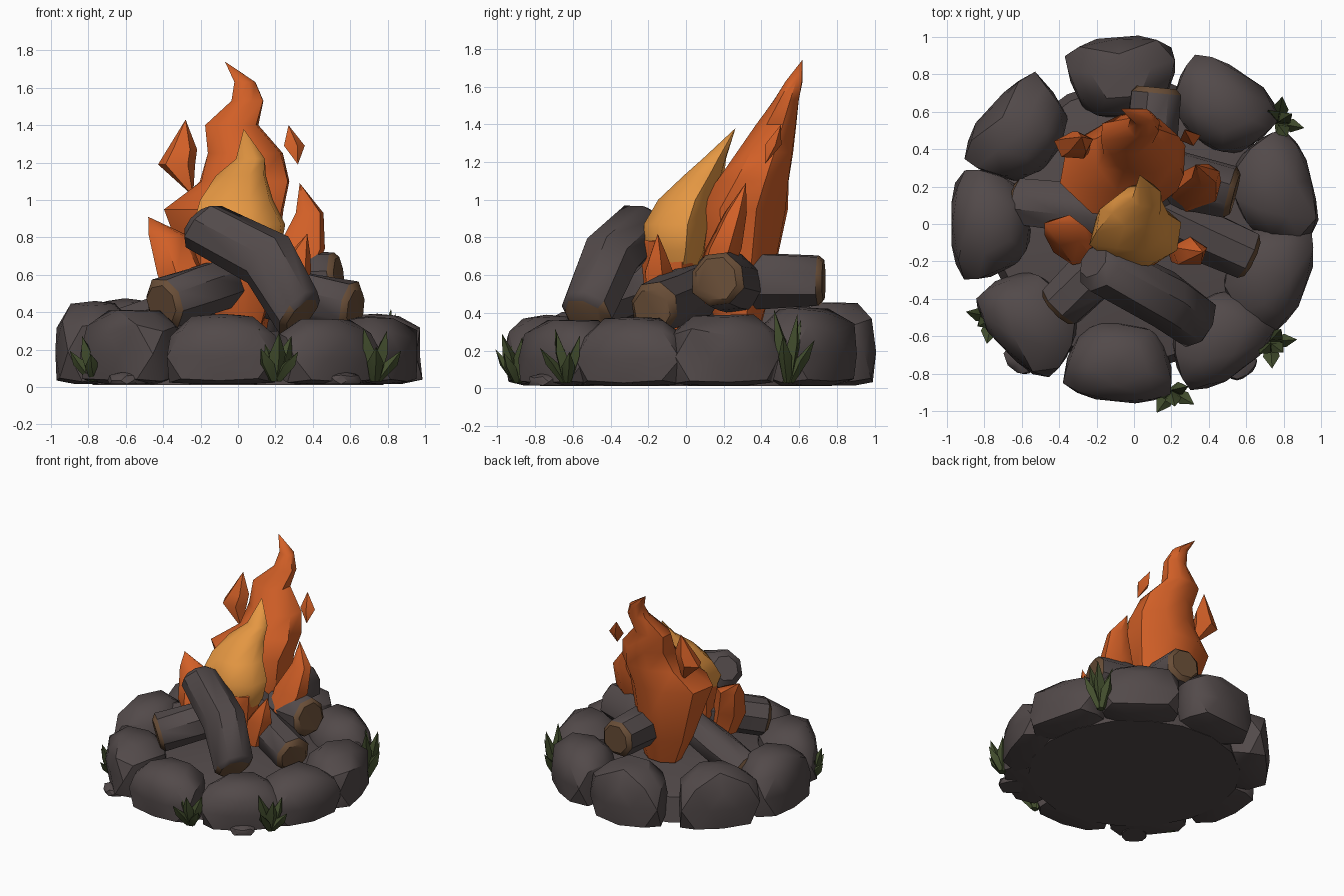
import bpy, bmesh, math, random
from mathutils import Vector, Matrix

random.seed(4)
cube = bpy.data.objects.get("Cube")
if cube:
    bpy.data.objects.remove(cube, do_unlink=True)


def material(name, *rgb):
    m = bpy.data.materials.new(name)
    m.use_nodes = True
    m.diffuse_color = (*rgb, 1)
    bsdf = m.node_tree.nodes["Principled BSDF"]
    bsdf.inputs["Base Color"].default_value = (*rgb, 1)
    bsdf.inputs["Roughness"].default_value = 0.9
    return m


STONE = material("charcoal stone", 0.085, 0.068, 0.068)
WOOD_END = material("cut wood", 0.14, 0.075, 0.038)
ORANGE = material("flame orange", 0.64, 0.115, 0.02)
YELLOW = material("flame yellow", 0.78, 0.31, 0.055)
GREEN = material("grass green", 0.058, 0.08, 0.028)


def finish(name, bm, materials, angle=40):
    bmesh.ops.recalc_face_normals(bm, faces=bm.faces)
    mesh = bpy.data.meshes.new(name)
    bm.to_mesh(mesh)
    bm.free()
    for m in materials:
        mesh.materials.append(m)
    ob = bpy.data.objects.new(name, mesh)
    bpy.context.collection.objects.link(ob)
    bpy.ops.object.select_all(action='DESELECT')
    ob.select_set(True)
    bpy.context.view_layer.objects.active = ob
    bpy.ops.object.shade_smooth_by_angle(angle=math.radians(angle))


def loft(bm, centers, radii, sides, rotation=Matrix.Identity(3), squash=1.0, jitter=0.0, turn=0.3):
    """Skin rings around the centers; a zero radius closes in a point."""
    rings = []
    for center, radius in zip(centers, radii):
        ring = []
        for k in range(sides if radius else 1):
            a = math.tau * k / sides + turn
            spoke = Vector((math.cos(a), squash * math.sin(a), 0))
            size = radius * (1 + random.uniform(-jitter, jitter))
            ring.append(bm.verts.new(Vector(center) + rotation @ spoke * size))
        rings.append(ring)
    for a, b in zip(rings, rings[1:]):
        for k in range(sides):
            n = (k + 1) % sides
            if len(a) == 1:
                bm.faces.new((a[0], b[k], b[n]))
            elif len(b) == 1:
                bm.faces.new((a[k], a[n], b[0]))
            else:
                bm.faces.new((a[k], a[n], b[n], b[k]))
    for ring in (rings[0], rings[-1]):
        if len(ring) > 1:
            bm.faces.new(ring)


def rock(name, angle, dist, depth, width, height):
    """Blocky rounded stone, narrower toward the middle of the ring, flat below."""
    bm = bmesh.new()
    bmesh.ops.create_icosphere(bm, subdivisions=2, radius=1)
    rotation = Matrix.Rotation(angle, 3, 'Z')
    for v in bm.verts:
        p = v.co / sum(abs(c) ** 3.2 for c in v.co) ** (1 / 3.2)
        p *= 1 + random.uniform(-0.035, 0.035)
        u = p.x * depth
        taper = 1 + 0.8 * u / dist
        z = max(height * (0.42 + 0.58 * p.z), 0.015)
        v.co = rotation @ Vector((dist + u, p.y * width * taper, z))
    finish(name, bm, [STONE], 35)


def log(name, start, end, radius, bend=(0, 0, 0)):
    """Bent trunk whose start is a chamfered, freshly cut end."""
    start, end = Vector(start), Vector(end)
    middle = (start + end) / 2 + Vector(bend)
    cut = (middle - start).normalized()
    tip = end + (end - middle).normalized() * 0.05
    axis = (end - start).to_track_quat('Z', 'Y').to_matrix()
    bm = bmesh.new()
    loft(bm, [start, start + cut * 0.03, middle, end, tip],
         [radius * f for f in (0.78, 1, 1.05, 1, 0.65)], 8, axis, jitter=0.06)
    for f in bm.faces:
        if (f.calc_center_median() - start).dot(cut) < 0.025:
            f.material_index = 1
    finish(name, bm, [STONE, WOOD_END])


def flame(name, mat, sides, outline, y, lean=0.0, lean_from=0.0):
    """Tongue of fire from (x, z, radius) steps, leaning back above a height."""
    bm = bmesh.new()
    centers = [(x, y + lean * max(0, z - lean_from), z) for x, z, r in outline]
    loft(bm, centers, [r for x, z, r in outline], sides, squash=0.78, jitter=0.07)
    finish(name, bm, [mat], 45)


# Ring of stones, tallest toward the back right
for i, degrees in enumerate((95, 53, 14, -20, -53, -96, -137, 180, 141)):
    a = math.radians(degrees)
    tall = math.cos(a - math.radians(130))
    rock(f"ring_stone_{i + 1}", a, 0.765 + 0.02 * math.sin(a), 0.215, 0.28, 0.42 + 0.05 * tall)

# Flat pebbles outside the ring
for side, degrees in (("right", -130), ("left", -53)):
    rock(f"{side}_pebble", math.radians(degrees), 0.91, 0.1, 0.09, 0.08)

# Ash bed closing the middle
bm = bmesh.new()
loft(bm, [(0, 0, 0.012), (0, 0, 0.2), (0, 0, 0.3)], [0.78, 0.74, 0.3], 18)
finish("ash_bed", bm, [STONE])

# Logs, from the cut end inward
log("front_leaning_log", (.34, -.54, .38), (-.18, -.22, .86), .15, bend=(.08, -.03, .06))
log("front_right_log", (-.41, -.46, .44), (0, -.05, .58), .14)
log("left_log", (.54, .16, .58), (.08, .28, .55), .15)
log("left_front_log", (.63, -.18, .42), (.12, .06, .52), .14)
log("back_log", (.12, .73, .57), (.06, .1, .57), .145)
log("right_buried_log", (-.64, .12, .28), (-.05, .05, .5), .13)

# Main fire
flame("tall_flame", ORANGE, 8, [
    (0, .3, .15), (-.02, .5, .22), (-.06, .95, .34), (.03, 1.1, .25), (.04, 1.25, .2),
    (-.03, 1.4, .15), (.05, 1.53, .09), (.04, 1.63, .06), (-.07, 1.74, 0)],
    y=.28, lean=.4, lean_from=.9)
flame("flame_base", ORANGE, 8, [
    (.02, .3, .1), (0, .55, .2), (0, .78, .22), (0, .95, 0)], y=-.07)
flame("bright_flame", YELLOW, 8, [
    (.06, .6, .12), (.03, .73, .22), (.01, .87, .25), (0, 1, .2), (.02, 1.13, .14),
    (.07, 1.22, .08), (.03, 1.38, 0)], y=-.05, lean=.68, lean_from=.92)

# Side tongues and floating embers
flame("right_tongue", ORANGE, 6, [
    (-.25, .42, .1), (-.3, .6, .13), (-.37, .81, .11), (-.48, .91, 0)],
    y=-.12, lean=.4, lean_from=.6)
flame("left_front_tongue", ORANGE, 5, [
    (.25, .42, .08), (.3, .62, .1), (.33, .71, .06), (.37, .82, 0)], y=-.15)
flame("left_tongue", ORANGE, 6, [
    (.26, .45, .1), (.34, .74, .13), (.38, .93, .08), (.33, 1.09, 0)],
    y=.1, lean=.34, lean_from=.45)
flame("right_ember", ORANGE, 5, [
    (-.24, 1.02, 0), (-.33, 1.19, .1), (-.3, 1.27, .08), (-.28, 1.43, 0)],
    y=.38, lean=.2, lean_from=1)
flame("left_ember", ORANGE, 4, [
    (.32, 1.19, 0), (.3, 1.29, .06), (.27, 1.4, 0)], y=.42, lean=.4, lean_from=1.19)

# Grass tufts, each a fan of pointed blades
TUFTS = [(.20, -.89, .31), (-.76, -.50, .29), (.73, -.63, .32), (.77, .54, .42)]
for i, (x, y, height) in enumerate(TUFTS):
    bm = bmesh.new()
    for k in range(5):
        a = math.atan2(y, x) + (k - 2) * 0.8
        reach = 0.13 if k % 2 else 0.08
        top = height * (1 - 0.3 * (k % 2) - 0.03 * k)
        centers = [(x + t * reach * math.cos(a), y + t * reach * math.sin(a), z)
                   for t, z in ((0.1, 0.03), (0.6, top * 0.6), (1.1, top))]
        loft(bm, centers, [0.025, 0.045, 0], 4, squash=0.8, turn=a)
    finish(f"grass_tuft_{i + 1}", bm, [GREEN], 30)
